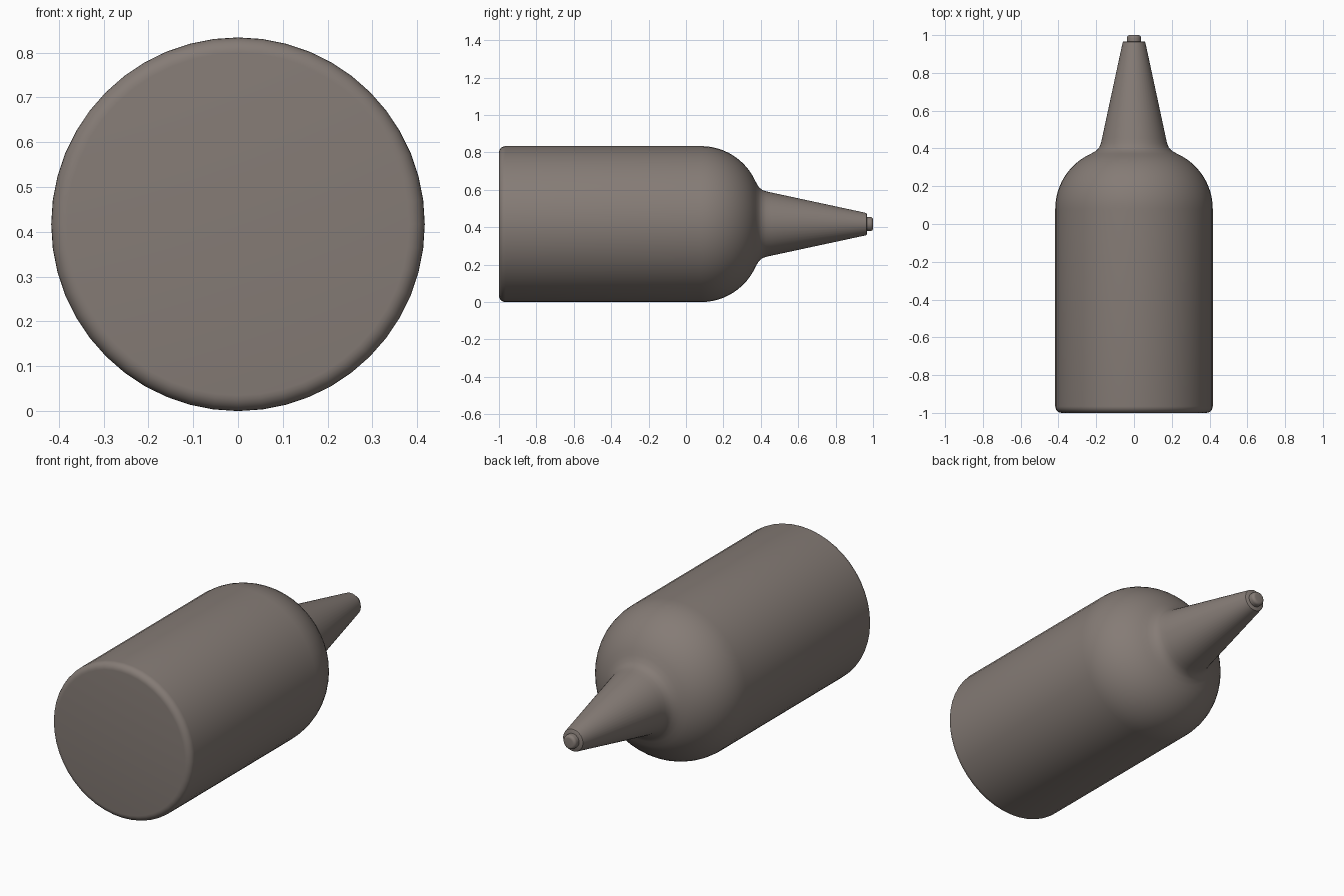
import bpy
import bmesh
from math import sin, cos, pi, radians

if "Cube" in bpy.data.objects:
    bpy.data.objects.remove(bpy.data.objects["Cube"])

RADIUS = 0.417
SIDES = 48

plastic = bpy.data.materials.new("warm_grey_plastic")
plastic.use_nodes = True
colour = (0.235, 0.2, 0.18, 1)
plastic.diffuse_color = colour
plastic.node_tree.nodes["Principled BSDF"].inputs["Base Color"].default_value = colour


def arc(r, y, size, start, end, steps):
    """Profile arc; angle 0 points outward, 90 points along +y."""
    angles = [radians(start + (end - start) * i / steps) for i in range(steps + 1)]
    return [(r + size * cos(a), y + size * sin(a)) for a in angles]


def lathe(name, profile):
    """Spin (radius, y) points around the lengthwise axis."""
    bm = bmesh.new()
    verts = [bm.verts.new((r, y, RADIUS)) for r, y in profile]
    edges = [bm.edges.new(pair) for pair in zip(verts, verts[1:])]
    bmesh.ops.spin(bm, geom=verts + edges, cent=(0, 0, RADIUS), axis=(0, 1, 0),
                   angle=2 * pi, steps=SIDES, use_merge=True)
    bmesh.ops.remove_doubles(bm, verts=bm.verts, dist=0.0001)
    bmesh.ops.recalc_face_normals(bm, faces=bm.faces)
    mesh = bpy.data.meshes.new(name)
    bm.to_mesh(mesh)
    bm.free()
    mesh.materials.append(plastic)
    obj = bpy.data.objects.new(name, mesh)
    bpy.context.collection.objects.link(obj)
    bpy.ops.object.select_all(action="DESELECT")
    obj.select_set(True)
    bpy.context.view_layer.objects.active = obj
    bpy.ops.object.shade_smooth_by_angle(angle=radians(35))


# Bottle: rounded base, straight wall, domed shoulder, tapered nozzle
base = [(0, -1)] + arc(RADIUS - 0.035, -0.965, 0.035, -90, 0, 6)
shoulder = arc(RADIUS - 0.32, 0.08, 0.32, 0, 66, 12)
neck = [(0.2, 0.388), (0.184, 0.405), (0.175, 0.428), (0.169, 0.455)]
nozzle = [(0.061, 0.957), (0.059, 0.964), (0.054, 0.967), (0, 0.967)]
lathe("bottle", base + shoulder + neck + nozzle)

# Small rounded nib closing the nozzle
lathe("nozzle_tip", [(0, 0.96), (0.038, 0.96)] + arc(0.023, 0.985, 0.015, 0, 90, 5) + [(0, 1)])
